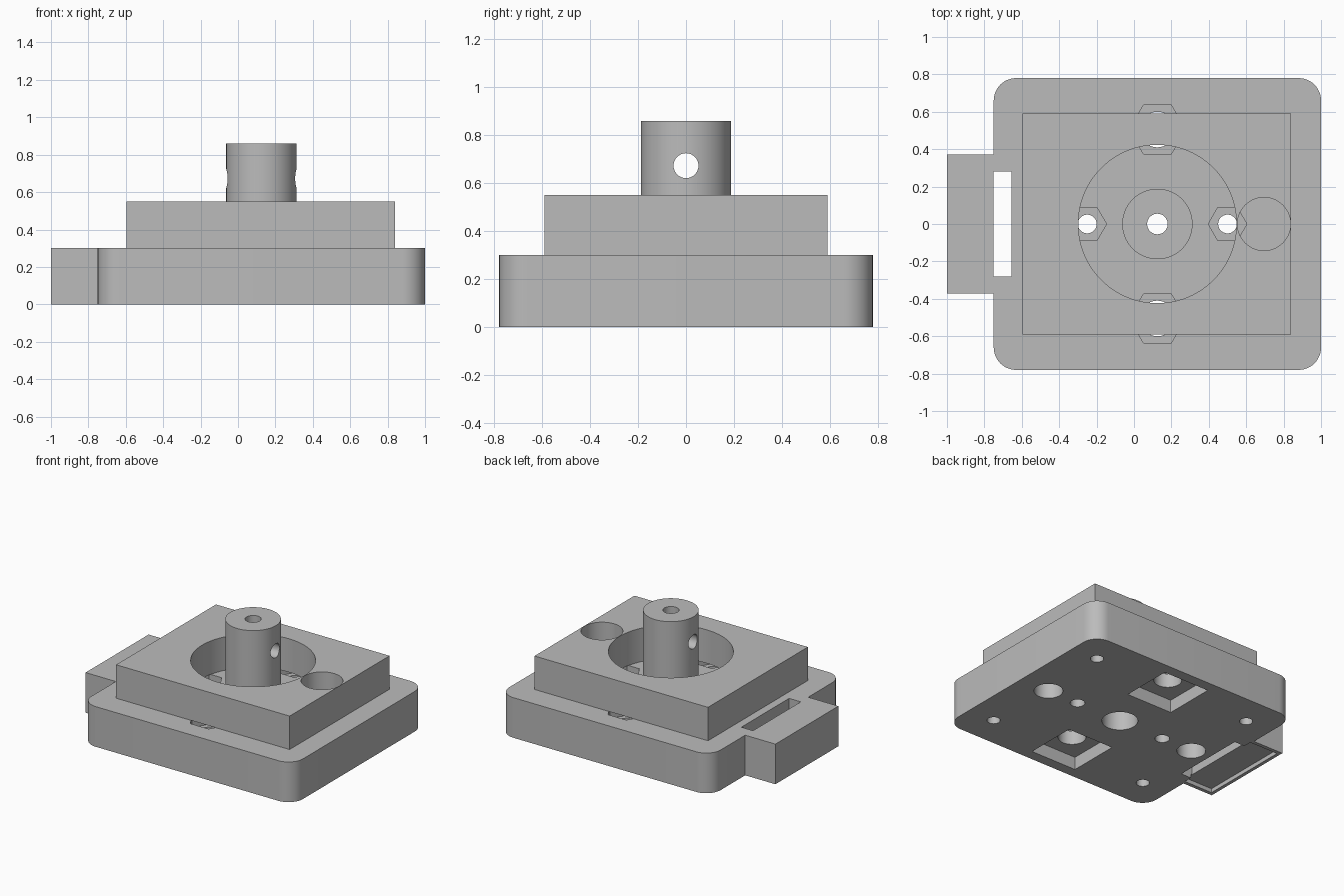
import bpy, bmesh, math
from mathutils import Matrix

cube = bpy.data.objects.get("Cube")
if cube:
    bpy.data.objects.remove(cube, do_unlink=True)

grey = bpy.data.materials.new("plain grey")
grey.use_nodes = True
GREY = (0.5, 0.5, 0.5, 1)
grey.diffuse_color = GREY
for node in grey.node_tree.nodes:
    if node.type == 'BSDF_PRINCIPLED':
        node.inputs["Base Color"].default_value = GREY


def prism(name, points, z0, z1):
    """Extrude a flat outline from z0 to z1."""
    bm = bmesh.new()
    face = bm.faces.new([bm.verts.new((x, y, z0)) for x, y in points])
    ext = bmesh.ops.extrude_face_region(bm, geom=[face])
    verts = [v for v in ext["geom"] if isinstance(v, bmesh.types.BMVert)]
    bmesh.ops.translate(bm, verts=verts, vec=(0, 0, z1 - z0))
    bmesh.ops.recalc_face_normals(bm, faces=bm.faces)
    mesh = bpy.data.meshes.new(name)
    bm.to_mesh(mesh)
    bm.free()
    mesh.materials.append(grey)
    ob = bpy.data.objects.new(name, mesh)
    bpy.context.scene.collection.objects.link(ob)
    return ob


def ring(cx, cy, r, n=64):
    return [(cx + r * math.cos(2 * math.pi * i / n),
             cy + r * math.sin(2 * math.pi * i / n)) for i in range(n)]


def rect(x0, x1, y0, y1):
    return [(x0, y0), (x1, y0), (x1, y1), (x0, y1)]


def rounded_rect(x0, x1, y0, y1, r, n=12):
    pts = []
    corners = [(x1 - r, y1 - r), (x0 + r, y1 - r), (x0 + r, y0 + r), (x1 - r, y0 + r)]
    for k, (cx, cy) in enumerate(corners):
        for i in range(n + 1):
            a = math.pi / 2 * (k + i / n)
            pts.append((cx + r * math.cos(a), cy + r * math.sin(a)))
    return pts


def boolean(ob, tool, operation='DIFFERENCE'):
    """Apply a boolean and remove the tool object."""
    tool.hide_render = True
    mod = ob.modifiers.new("bool", 'BOOLEAN')
    mod.operation, mod.solver, mod.object = operation, 'EXACT', tool
    graph = bpy.context.evaluated_depsgraph_get()
    graph.update()
    mesh = bpy.data.meshes.new_from_object(ob.evaluated_get(graph))
    ob.modifiers.clear()
    ob.data = mesh
    bpy.data.objects.remove(tool, do_unlink=True)


def cut(ob, points, z0, z1):
    boolean(ob, prism("cutter", points, z0, z1))


def finish(ob):
    bpy.ops.object.select_all(action='DESELECT')
    ob.select_set(True)
    bpy.context.view_layer.objects.active = ob
    bpy.ops.object.shade_smooth_by_angle(angle=math.radians(30))


CX = 0.125            # axis of the post
BASE, DECK, TOP = 0.3, 0.55, 0.86
UNDER = -0.1          # cutter overshoot below the base

# Rounded base plate with end tab
base = prism("base_plate", rounded_rect(-0.75, 1.0, -0.78, 0.78, 0.12), 0, BASE)
boolean(base, prism("tab", rect(-1.0, -0.70, -0.372, 0.372), 0, BASE), 'UNION')

# Strap slot and shallow recess under the tab
cut(base, rect(-0.975, -0.74, -0.345, 0.345), UNDER, 0.03)
cut(base, rect(-0.752, -0.655, -0.282, 0.282), UNDER, 0.5)

# Central counterbore and bore
cut(base, ring(CX, 0, 0.122), UNDER, 0.2)
cut(base, ring(CX, 0, 0.055), 0.15, 0.5)

for s in (-1, 1):
    # Small through holes with hexagonal nut traps
    cut(base, ring(CX + s * 0.375, 0, 0.05, 48), UNDER, 0.5)
    cut(base, ring(CX + s * 0.375, 0, 0.103, 6), 0.2, 0.5)
    # Large bolt holes: square pocket below, hexagon above
    y = s * 0.505
    cut(base, rect(CX - 0.19, CX + 0.19, y - 0.195, y + 0.195), UNDER, 0.095)
    cut(base, ring(CX, y, 0.095), 0.05, 0.5)
    cut(base, ring(CX, y, 0.15, 6), 0.2, 0.5)
    # Blind sockets on the long axis and in the corners
    cut(base, ring(CX + s * 0.632, 0, 0.098), UNDER, 0.22)
    for t in (-1, 1):
        cut(base, ring(CX + s * 0.66, t * 0.545, 0.045, 40), UNDER, 0.22)
finish(base)

# Raised block with the wide well and the small round pocket
block = prism("raised_block", rect(-0.595, 0.84, -0.59, 0.59), BASE, DECK)
cut(block, ring(CX, 0, 0.423, 96), 0.2, 0.7)
cut(block, ring(0.695, 0, 0.142), 0.2, 0.7)
finish(block)

# Central post with axial bore and cross hole
post = prism("centre_post", ring(CX, 0, 0.188, 96), BASE, TOP)
cut(post, ring(CX, 0, 0.055), 0.2, 1.0)
drill = prism("cross_drill", ring(0, 0, 0.052, 48), -0.4, 0.4)
drill.data.transform(Matrix.Translation((CX, 0, 0.673)) @ Matrix.Rotation(math.pi / 2, 4, 'Y'))
boolean(post, drill)
finish(post)
